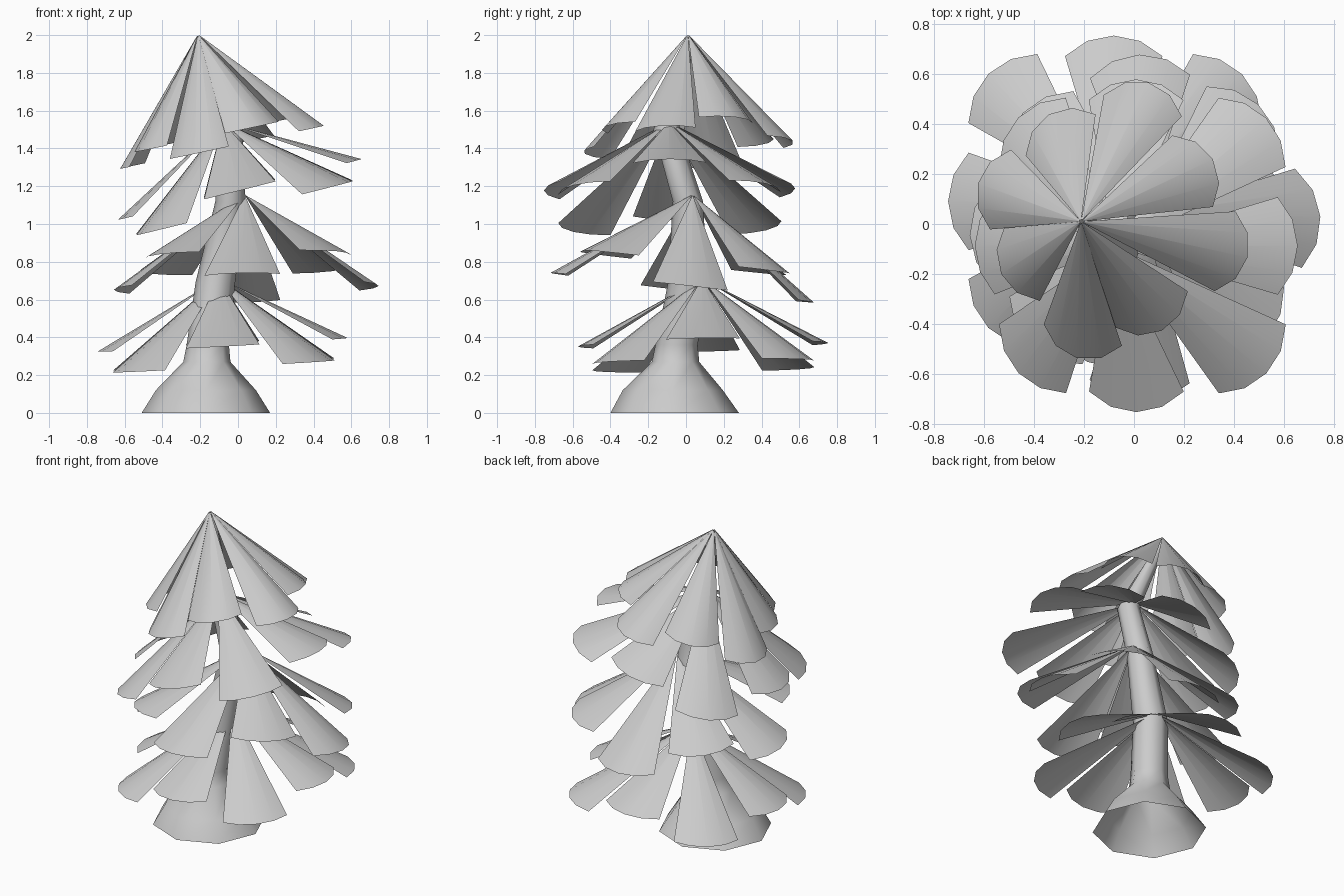
import bpy, bmesh
from math import sin, cos, radians, atan2
from mathutils import Vector, Matrix

if "Cube" in bpy.data.objects:
    bpy.data.objects.remove(bpy.data.objects["Cube"])


def make_object(name, bm, angle):
    bmesh.ops.recalc_face_normals(bm, faces=bm.faces[:])
    me = bpy.data.meshes.new(name)
    bm.to_mesh(me)
    bm.free()
    ob = bpy.data.objects.new(name, me)
    bpy.context.collection.objects.link(ob)
    bpy.ops.object.select_all(action='DESELECT')
    ob.select_set(True)
    bpy.context.view_layer.objects.active = ob
    bpy.ops.object.shade_smooth_by_angle(angle=radians(angle))
    return ob


# Trunk: eight-sided open tube with a flared foot, following a crooked path (x, y, z, radius)
path = [(-0.17, -0.06, 0, 0.34), (-0.17, -0.07, 0.12, 0.265), (-0.165, -0.055, 0.27, 0.125),
        (-0.16, -0.05, 0.36, 0.112), (-0.12, 0.01, 0.69, 0.105), (-0.04, 0.01, 1.12, 0.08),
        (-0.045, -0.105, 1.50, 0.068), (-0.205, 0.01, 1.95, 0.03)]
SIDES = 8
bm = bmesh.new()
rings = []
for x, y, z, r in path:
    rings.append([bm.verts.new((x + r * cos(radians(45 * i)), y + r * sin(radians(45 * i)), z))
                  for i in range(SIDES)])
for a, b in zip(rings, rings[1:]):
    for i in range(SIDES):
        j = (i + 1) % SIDES
        bm.faces.new((a[i], a[j], b[j], b[i]))
make_object("trunk", bm, 60)


# One bough: partial cone from the tier's apex to an arc in the tier's base plane
def add_bough(bm, mat, azimuth, reach, drop, half_width, sag, segs=4):
    rad = (half_width ** 2 + sag ** 2) / (2 * sag)
    half = atan2(half_width, rad - sag)
    turn = mat @ Matrix.Rotation(radians(azimuth), 4, 'Z')
    top, end = [], []
    for i in range(segs + 1):
        t = half * (2 * i / segs - 1)
        p = Vector((reach - rad + rad * cos(t), rad * sin(t), -drop))
        end.append(bm.verts.new(turn @ p))
        top.append(bm.verts.new(turn @ (p * 0.015)))
    for i in range(segs):
        bm.faces.new((top[i], end[i], end[i + 1], top[i + 1]))


# Tiers: apex, lean (degrees, towards), turn, long bough (reach, drop), short bough, half width, sag
tiers = [
    ("bottom_boughs", (-0.1, 0.085, 0.712), 3.2, 195, 45, (0.718, 0.462), (0.663, 0.352), 0.195, 0.082),
    ("lower_boughs", (0.035, 0.035, 1.155), 6.5, 100, 2, (0.702, 0.495), (0.665, 0.362), 0.2, 0.088),
    ("upper_boughs", (-0.08, -0.09, 1.54), 14, 182, 45, (0.722, 0.468), (0.665, 0.368), 0.195, 0.082),
    ("top_boughs", (-0.212, 0.01, 2.005), 12, 182, -15, (0.57, 0.612), (0.49, 0.54), 0.165, 0.095),
]
# Small swings that break the even spacing of a tier
swing = {("lower_boughs", 6): -4, ("lower_boughs", 0): 2, ("top_boughs", 5): -4, ("top_boughs", 7): -4}
for name, apex, lean, toward, turn, long_b, short_b, hw, sag in tiers:
    a = radians(toward)
    mat = Matrix.Translation(apex) @ Matrix.Rotation(radians(lean), 4, Vector((-sin(a), cos(a), 0)))
    bm = bmesh.new()
    for k in range(8):
        reach, drop = short_b if k % 2 else long_b
        add_bough(bm, mat, turn + 45 * k + swing.get((name, k), 0), reach, drop, hw, sag)
    make_object(name, bm, 60)
